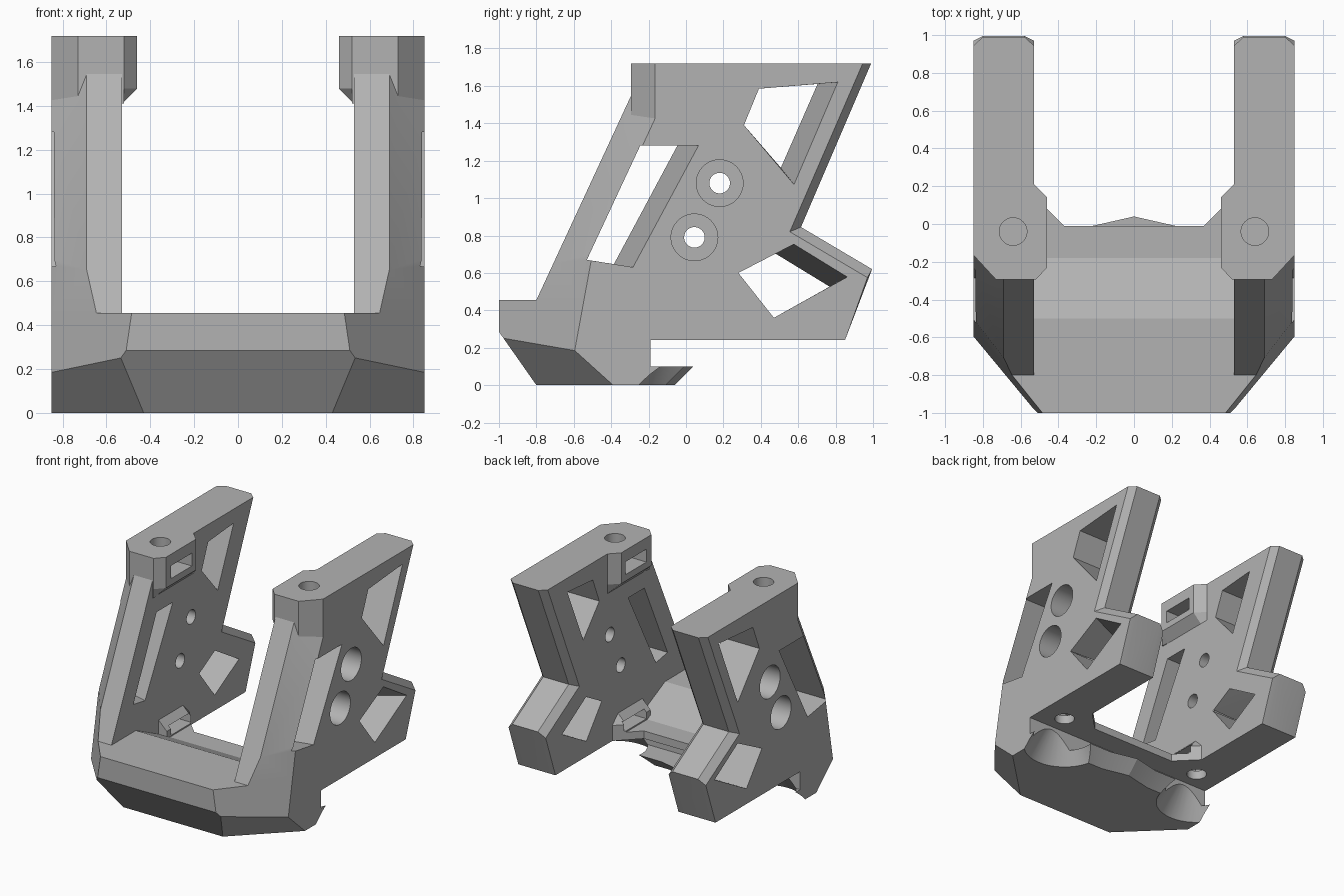
import bpy, bmesh, math
from mathutils import Vector

old = bpy.data.objects.get("Cube")
if old:
    bpy.data.objects.remove(old, do_unlink=True)

grey = bpy.data.materials.new("plain_grey")
grey.use_nodes = True
tone = (0.45, 0.45, 0.45, 1)
grey.diffuse_color = tone
grey.node_tree.nodes["Principled BSDF"].inputs["Base Color"].default_value = tone


def loft(name, rings, clips=(), keep=(0.6, -0.3, 0.3)):
    """Solid through a list of rings, optionally trimmed by three-point planes."""
    bm = bmesh.new()
    loops = [[bm.verts.new(p) for p in ring] for ring in rings]
    count = len(loops[0])
    for a, b in zip(loops, loops[1:]):
        for i in range(count):
            j = (i + 1) % count
            bm.faces.new((a[i], a[j], b[j], b[i]))
    bm.faces.new(loops[0])
    bm.faces.new(loops[-1])
    for a, b, c in clips:
        a, b, c = Vector(a), Vector(b), Vector(c)
        normal = (b - a).cross(c - a).normalized()
        if normal.dot(Vector(keep) - a) > 0:
            normal.negate()
        bmesh.ops.bisect_plane(bm, geom=bm.verts[:] + bm.edges[:] + bm.faces[:],
                               plane_co=a, plane_no=normal, clear_outer=True)
        bmesh.ops.holes_fill(bm, edges=[e for e in bm.edges if e.is_boundary])
    bmesh.ops.recalc_face_normals(bm, faces=bm.faces[:])
    mesh = bpy.data.meshes.new(name)
    bm.to_mesh(mesh)
    bm.free()
    obj = bpy.data.objects.new(name, mesh)
    mesh.materials.append(grey)
    bpy.context.collection.objects.link(obj)
    return obj


def side_ring(x, points):
    return [(x, y, z) for y, z in points]


def plan_ring(z, points):
    return [(x, y, z) for x, y in points]


def circle(u, v, radius, count=40):
    return [(u + radius * math.cos(math.tau * i / count),
             v + radius * math.sin(math.tau * i / count)) for i in range(count)]


def box(name, x0, x1, y0, y1, z0, z1):
    plan = [(x0, y0), (x1, y0), (x1, y1), (x0, y1)]
    return loft(name, [plan_ring(z0, plan), plan_ring(z1, plan)])


def apply_modifier(obj, modifier):
    bpy.ops.object.select_all(action='DESELECT')
    bpy.context.view_layer.objects.active = obj
    obj.select_set(True)
    bpy.ops.object.modifier_apply(modifier=modifier.name)


def combine(obj, other, operation):
    mod = obj.modifiers.new("combine", 'BOOLEAN')
    mod.operation = operation
    mod.solver = 'EXACT'
    mod.object = other
    apply_modifier(obj, mod)
    bpy.data.objects.remove(other, do_unlink=True)


INNER, OUTER = 0.53, 0.85
corner_plane = ((0.485, -1, 0.455), (0.51, -1, 0.285), (OUTER, -0.595, 0.185))
under_plane = ((0.43, -0.8, 0), (OUTER, -0.39, 0), (OUTER, -0.595, 0.185))
strut_plane = ((0.69, -0.705, 0.66), (0.69, -0.325, 1.48), (OUTER, -0.52, 0.66))

# Front base, one half
base_profile = [(-0.8, 0), (-1, 0.285), (-1, 0.455), (-0.5, 0.455), (-0.18, 0.30),
                (-0.01, 0.30), (-0.01, 0.24), (-0.19, 0.24), (-0.19, 0)]
frame = loft("bracket_frame", [side_ring(0, base_profile), side_ring(OUTER, base_profile)],
             [corner_plane, under_plane])


# Side leg with bevelled rear edges
def leg_outline(bevelled):
    rear = ([(0.945, 1.72), (0.555, 0.82), (0.97, 0.575)] if bevelled
            else [(0.99, 1.72), (0.615, 0.845), (0.995, 0.62)])
    return ([(-0.8, 0.455), (-0.214, 1.72)] + rear +
            [(0.85, 0.24), (-0.3, 0.24), (-0.7, 0.3)])


leg = loft("leg", [side_ring(INNER, leg_outline(True)), side_ring(0.58, leg_outline(False)),
                   side_ring(0.80, leg_outline(False)), side_ring(OUTER, leg_outline(True))],
           [corner_plane, strut_plane], keep=(0.6, 0, 0.7))
combine(frame, leg, 'UNION')


# Screw block at the top of the leg
def block_plan(inner):
    return [(0.52, -0.295), (0.73, -0.295), (OUTER, -0.165), (OUTER, 0.21),
            (INNER, 0.21), (inner, 0.14), (inner, -0.23)]


block = loft("top_block", [plan_ring(1.41, block_plan(INNER)),
                           plan_ring(1.48, block_plan(0.46)),
                           plan_ring(1.72, block_plan(0.46))])
combine(frame, block, 'UNION')

# Lower corner gusset and screw block
gusset = [(0.3, -0.1), (0.37, -0.01), (0.54, 0.16), (0.6, 0.16), (0.6, -0.1)]
combine(frame, loft("gusset", [plan_ring(0.24, gusset), plan_ring(0.30, gusset)]), 'UNION')


def low_plan(inner):
    return [(inner, -0.22), (0.6, -0.22), (0.6, 0.15), (INNER, 0.15), (inner, 0.08)]


low_block = loft("low_block", [plan_ring(0.24, low_plan(0.46)), plan_ring(0.36, low_plan(0.46)),
                               plan_ring(0.43, low_plan(INNER))])
combine(frame, low_block, 'UNION')


# Rear foot lip below the slot
def foot_plan(shift):
    return [(0, -0.3), (0, 0.04 - shift), (0.22, -0.01 - shift),
            (OUTER, -0.01 - shift), (OUTER, -0.3)]


combine(frame, loft("foot", [plan_ring(0, foot_plan(0.1)), plan_ring(0.1, foot_plan(0))]),
        'UNION')

# Conical scoop under the lower screw
scoop = loft("scoop", [plan_ring(-0.01, circle(0.64, -0.04, 0.307)),
                       plan_ring(0.24, circle(0.64, -0.04, 0.132))])
combine(frame, scoop, 'DIFFERENCE')

# Tapered windows: corners on the inner and outer faces
windows = [
    ([(-0.245, 1.28), (-0.05, 1.28), (-0.39, 0.645), (-0.53, 0.67)],
     [(-0.245, 1.28), (0.07, 1.28), (-0.28, 0.63), (-0.53, 0.67)]),
    ([(0.39, 1.585), (0.70, 1.61), (0.505, 1.165), (0.31, 1.39)],
     [(0.39, 1.585), (0.815, 1.62), (0.58, 1.07), (0.31, 1.39)]),
    ([(0.28, 0.60), (0.47, 0.705), (0.765, 0.525), (0.47, 0.36)],
     [(0.28, 0.60), (0.58, 0.755), (0.865, 0.58), (0.47, 0.36)]),
]
for inside, outside in windows:
    cutter = loft("window", [side_ring(INNER - 0.01, inside), side_ring(OUTER + 0.01, outside)])
    combine(frame, cutter, 'DIFFERENCE')

# Cross holes with deep counterbores
for y, z in ((0.18, 1.08), (0.045, 0.79)):
    for radius, start in ((0.055, 0.5), (0.125, 0.66)):
        ring = circle(y, z, radius)
        cutter = loft("cross_hole", [side_ring(start, ring), side_ring(0.9, ring)])
        combine(frame, cutter, 'DIFFERENCE')

# Vertical screw holes and nut slots
for low, high, slot_low, slot_high in ((1.47, 1.8, 1.53, 1.63), (0.2, 0.40, 0.31, 0.38)):
    ring = circle(0.64, -0.04, 0.073)
    combine(frame, loft("screw_hole", [plan_ring(low, ring), plan_ring(high, ring)]),
            'DIFFERENCE')
    combine(frame, box("nut_slot", 0.4, 0.74, -0.17, 0.09, slot_low, slot_high), 'DIFFERENCE')

# Open the centre seam and mirror to the other side
bm = bmesh.new()
bm.from_mesh(frame.data)
seam = [f for f in bm.faces if all(abs(v.co.x) < 1e-4 for v in f.verts)]
bmesh.ops.delete(bm, geom=seam, context='FACES')
bm.to_mesh(frame.data)
bm.free()
mirror = frame.modifiers.new("mirror", 'MIRROR')
mirror.use_clip = True
apply_modifier(frame, mirror)
bpy.ops.object.shade_smooth_by_angle(angle=math.radians(12))
